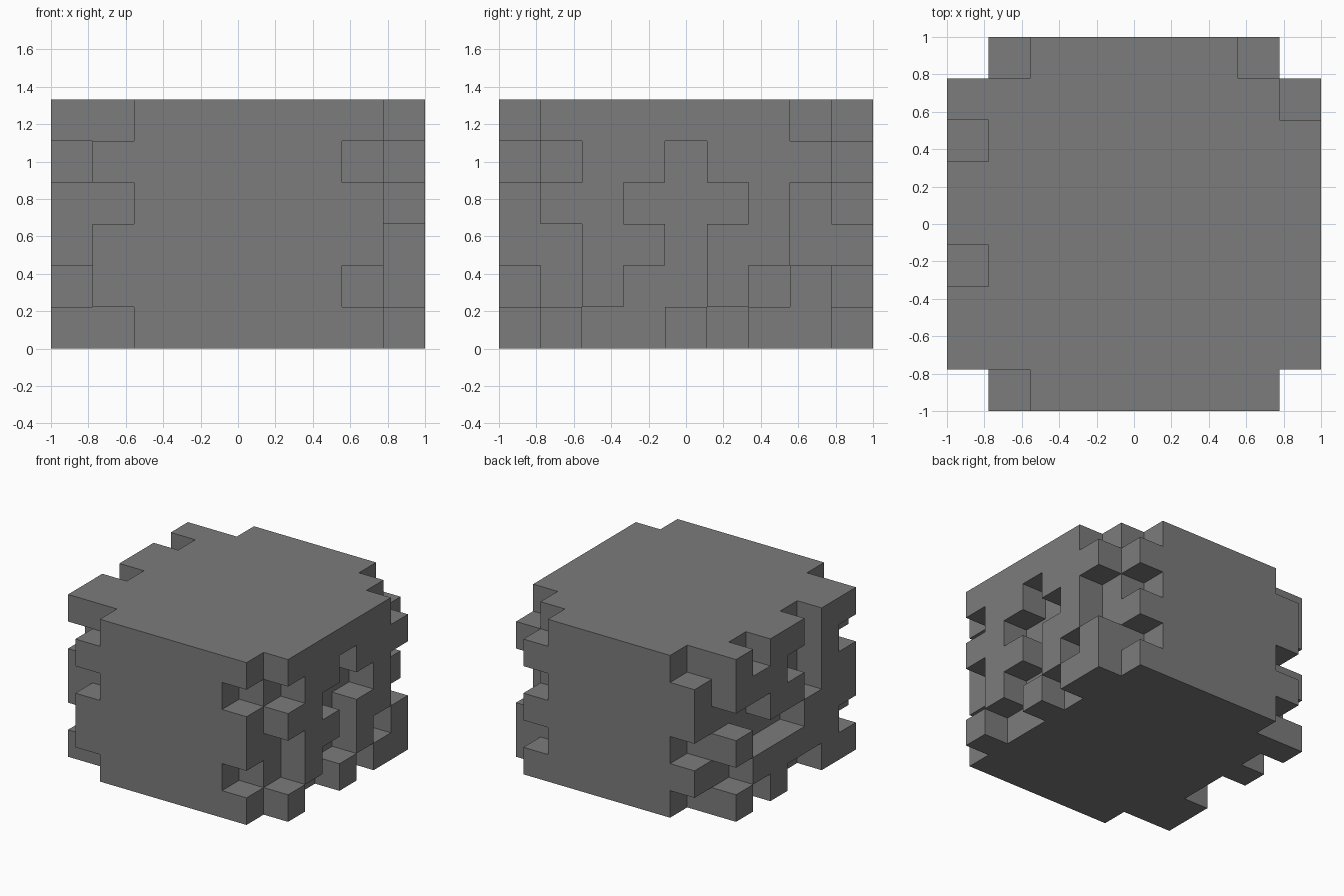
import bpy
import bmesh
from math import radians
from mathutils import Vector

cube = bpy.data.objects.get("Cube")
if cube:
    bpy.data.objects.remove(cube, do_unlink=True)

N, H = 9, 6            # cells across and up
S = 2 / N              # cell size

# Single grey material
grey = bpy.data.materials.new("mid_grey")
grey.use_nodes = True
color = (0.2, 0.2, 0.2, 1)
grey.diffuse_color = color
grey.node_tree.nodes["Principled BSDF"].inputs["Base Color"].default_value = color

# Notch patterns of the four side layers: rows from top to bottom,
# columns run along the growing axis, # is a filled cell
LEFT = ["######.",
        ".##.###",
        "##...#.",
        ".##.##.",
        ".#..#.#",
        "#..#.##"]
RIGHT = ["##.##.#",
         ".#..###",
         "##.##..",
         "###...#",
         ".#####.",
         "##..#.#"]
FRONT = [".######",
         "######.",
         ".######",
         "#######",
         "######.",
         ".######"]
BACK = [".#####.",
        "#######",
        "######.",
        ".######",
        "######.",
        ".######"]


def layer(pattern, place):
    """Cells of one side layer; place maps a column and height to a cell."""
    return {place(c + 1, H - 1 - r)
            for r, row in enumerate(pattern)
            for c, mark in enumerate(row) if mark == "#"}


# Solid core plus the notched side layers
cells = {(i, j, k) for i in range(1, N - 1) for j in range(1, N - 1) for k in range(H)}
cells |= layer(LEFT, lambda c, k: (N - 1, c, k))
cells |= layer(RIGHT, lambda c, k: (0, c, k))
cells |= layer(FRONT, lambda c, k: (c, 0, k))
cells |= layer(BACK, lambda c, k: (c, N - 1, k))

# Outer shell: only faces between a filled and an empty cell
bm = bmesh.new()
verts = {}


def corner(p):
    key = tuple(round(v) for v in p)
    if key not in verts:
        verts[key] = bm.verts.new((key[0] * S - 1, key[1] * S - 1, key[2] * S))
    return verts[key]


for cell in cells:
    for axis in range(3):
        for sign in (-1, 1):
            step = Vector((0, 0, 0))
            step[axis] = sign
            base = Vector(cell)
            if tuple(int(v) for v in base + step) in cells:
                continue
            u, v = Vector((0, 0, 0)), Vector((0, 0, 0))
            u[(axis + 1) % 3] = 1
            v[(axis + 2) % 3] = 1
            if sign > 0:
                base += step
            ring = [base, base + u, base + u + v, base + v]
            if sign < 0:
                ring.reverse()
            bm.faces.new([corner(p) for p in ring])

# Merge the coplanar squares into clean flat faces
bmesh.ops.dissolve_limit(bm, angle_limit=radians(1), verts=bm.verts[:], edges=bm.edges[:])

mesh = bpy.data.meshes.new("notched_block")
bm.to_mesh(mesh)
bm.free()
mesh.materials.append(grey)
block = bpy.data.objects.new("notched_block", mesh)
bpy.context.collection.objects.link(block)
